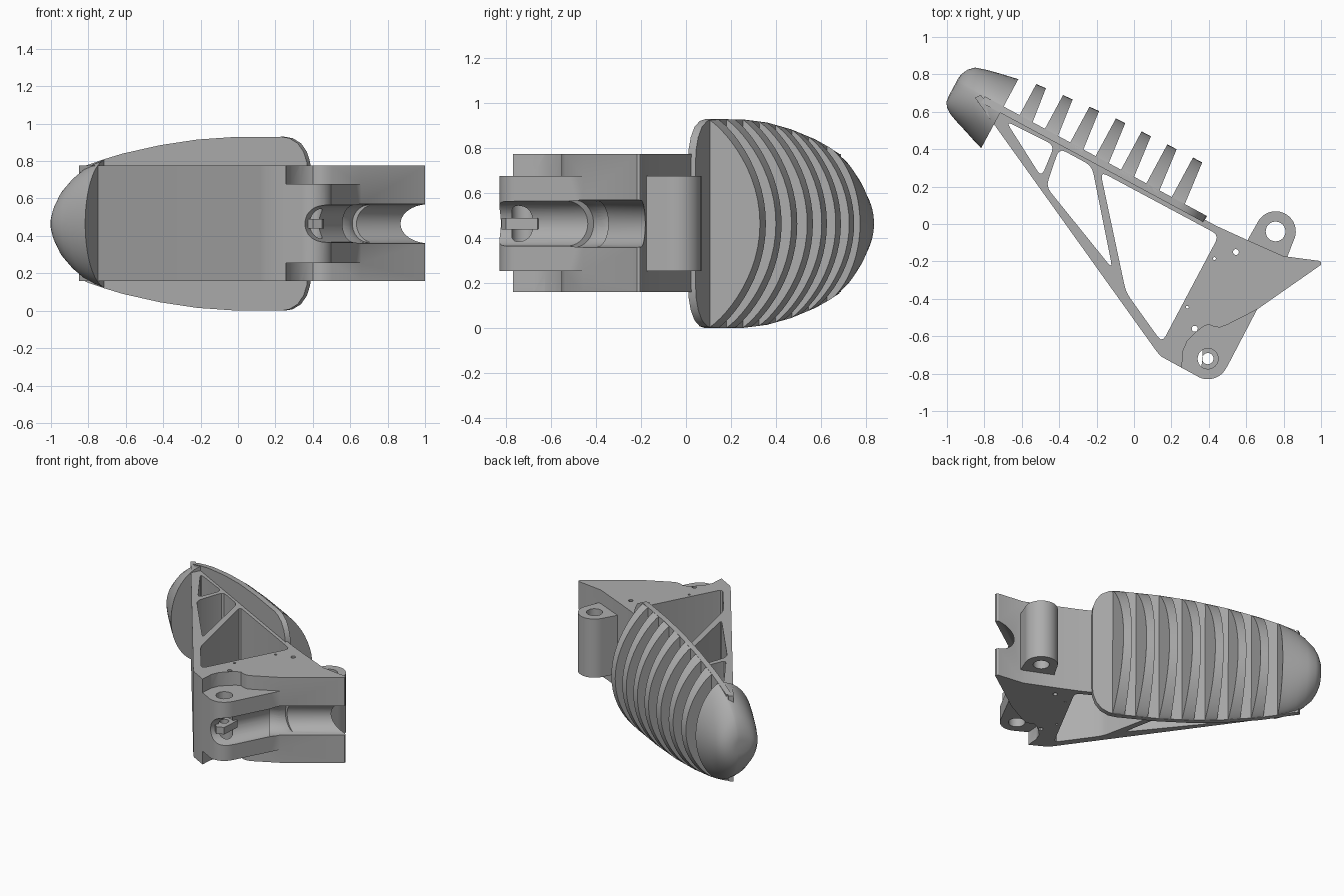
import bpy, bmesh, math
from mathutils import Vector

if "Cube" in bpy.data.objects:
    bpy.data.objects.remove(bpy.data.objects["Cube"])

ZC = 0.465                                   # mid height of everything
grey = bpy.data.materials.new("plain grey")
grey.diffuse_color = (0.42, 0.42, 0.42, 1)
grey.use_nodes = True
grey.node_tree.nodes["Principled BSDF"].inputs["Base Color"].default_value = grey.diffuse_color


def finish(obj, angle=30):
    obj.data.materials.clear()
    obj.data.materials.append(grey)
    bpy.ops.object.select_all(action='DESELECT')
    obj.select_set(True)
    bpy.context.view_layer.objects.active = obj
    bpy.ops.object.shade_smooth_by_angle(angle=math.radians(angle))


def mesh_object(name, bm):
    bmesh.ops.remove_doubles(bm, verts=bm.verts, dist=1e-5)
    bmesh.ops.recalc_face_normals(bm, faces=bm.faces)
    me = bpy.data.meshes.new(name)
    bm.to_mesh(me)
    bm.free()
    obj = bpy.data.objects.new(name, me)
    bpy.context.collection.objects.link(obj)
    return obj


def prism(name, loops, z0, z1):
    """Extruded outline; loops after the first are holes."""
    cu = bpy.data.curves.new(name, 'CURVE')
    cu.dimensions, cu.fill_mode, cu.extrude = '2D', 'BOTH', (z1 - z0) / 2
    for pts in loops:
        sp = cu.splines.new('POLY')
        sp.points.add(len(pts) - 1)
        for p, (x, y) in zip(sp.points, pts):
            p.co = (x, y, 0, 1)
        sp.use_cyclic_u = True
    tmp = bpy.data.objects.new(name + "_curve", cu)
    bpy.context.collection.objects.link(tmp)
    bpy.context.view_layer.update()
    me = bpy.data.meshes.new_from_object(tmp.evaluated_get(bpy.context.evaluated_depsgraph_get()))
    bpy.data.objects.remove(tmp)
    bm = bmesh.new()
    bm.from_mesh(me)
    bmesh.ops.translate(bm, verts=bm.verts, vec=(0, 0, (z0 + z1) / 2))
    return mesh_object(name, bm)


def arc(cx, cy, r, a0=0, a1=360, n=24):
    full = a1 - a0 == 360
    return [(cx + r * math.cos(math.radians(a0 + (a1 - a0) * i / n)),
             cy + r * math.sin(math.radians(a0 + (a1 - a0) * i / n))) for i in range(n if full else n + 1)]


def rounded(pts, r=0.02):
    """Soften the corners of a polygon."""
    out = []
    for i, p in enumerate(pts):
        p, a, b = Vector(p), Vector(pts[i - 1]), Vector(pts[(i + 1) % len(pts)])
        s = p + (a - p).normalized() * min(r, (a - p).length * 0.45)
        e = p + (b - p).normalized() * min(r, (b - p).length * 0.45)
        out += [tuple(s * (1 - t)**2 + p * 2 * t * (1 - t) + e * t * t) for t in (0, 0.33, 0.67, 1)]
    return out


def rod(name, a, b, r):
    a, b = Vector((*a, ZC)), Vector((*b, ZC))
    bm = bmesh.new()
    bmesh.ops.create_cone(bm, segments=40, radius1=r, radius2=r, depth=(b - a).length, cap_ends=True)
    obj = mesh_object(name, bm)
    obj.matrix_world = (b - a).to_track_quat('Z', 'Y').to_matrix().to_4x4()
    obj.location = (a + b) / 2
    return obj


# Bracket: triangulated frame, solid block and lower lug in one outline
outline = [(-0.85, 0.675), (-0.82, 0.69), (-0.79, 0.653), (0.44, -0.01), (0.604, -0.085),
           (0.8, -0.172), (0.99, -0.197), (1, -0.205), (1, -0.218), (0.658, -0.457), (0.497, -0.765)]
outline += arc(0.395, -0.72, 0.11, -24, -124, 14) + [(0.144, -0.708), (0.12, -0.68)]
windows = [[(-0.685, 0.55), (-0.425, 0.42), (-0.495, 0.25)],
           [(-0.40, 0.405), (-0.225, 0.31), (-0.115, -0.24), (-0.47, 0.2)],
           [(-0.18, 0.28), (0.455, -0.06), (0.15, -0.635), (-0.043, -0.365)]]
windows = [rounded(w, 0.04) for w in windows]
pins = [arc(x, y, r, n=12) for x, y, r in
        ((0.545, -0.15, 0.016), (0.325, -0.56, 0.016), (0.43, -0.185, 0.008), (0.285, -0.445, 0.008))]
bracket = prism("bracket", [outline] + windows + pins + [arc(0.395, -0.72, 0.055)], 0.16, 0.775)

# Cut lug recesses top and bottom, and the cable channel along the front faces
recess = [(0.658, -0.457), (0.5, -0.538), (0.46, -0.553), (0.43, -0.55), (0.4, -0.537), (0.37, -0.548),
          (0.33, -0.58), (0.285, -0.625), (0.262, -0.68), (0.255, -0.78), (0.3, -0.95), (0.7, -0.95), (0.72, -0.5)]
cutters = [prism("upper_recess_cutter", [recess], 0.677, 0.9),
           prism("lower_recess_cutter", [recess], 0.05, 0.255),
           rod("lug_channel_cutter", (0.40, -0.96), (0.70, -0.38), 0.1),
           rod("arm_channel_cutter", (0.60, -0.497), (1.15, -0.113), 0.105)]
bpy.context.view_layer.objects.active = bracket
for c in cutters:
    m = bracket.modifiers.new("cut", 'BOOLEAN')
    m.operation, m.solver, m.object = 'DIFFERENCE', 'EXACT', c
    bpy.ops.object.modifier_apply(modifier=m.name)
for c in cutters:
    bpy.data.objects.remove(c)
finish(bracket)

# Small tongue inside the lug channel
finish(prism("channel_tongue", [[(0.37, -0.64), (0.36, -0.78), (0.40, -0.82), (0.45, -0.8), (0.46, -0.66)],
                                arc(0.395, -0.72, 0.03)], 0.44, 0.49))

# Upper pivot boss
boss = [(0.588, -0.12), (0.612, -0.15), (0.785, -0.235), (0.80, -0.225)]
boss += arc(0.757, -0.04, 0.108, -25, 155, 24)
finish(prism("pivot_boss", [boss, arc(0.757, -0.04, 0.053)], 0.255, 0.677))

# Pad frame: u runs along the pad, v out of it
ORIGIN, U, V = Vector((-0.80, 0.68, ZC)), Vector((0.8805, -0.474, 0)), Vector((0.474, 0.8805, 0))
WIDTH = [(0, 0.31), (0.115, 0.345), (0.227, 0.375), (0.455, 0.42), (0.68, 0.45), (0.91, 0.464),
         (1.19, 0.465), (1.24, 0.457), (1.29, 0.43), (1.325, 0.385), (1.345, 0.33), (1.35, 0.28)]
HEIGHT = [(0.115, 0.169), (0.2, 0.19), (0.36, 0.207), (0.675, 0.232), (1.135, 0.243), (1.3, 0.243)]


def lookup(table, u):
    for (a, p), (b, q) in zip(table, table[1:]):
        if u <= b:
            return p + (q - p) * (u - a) / (b - a)
    return table[-1][1]


def place(u, v, z):
    return ORIGIN + U * u + V * v + Vector((0, 0, z))


def loft(name, rings, angle=30):
    bm = bmesh.new()
    vs = [[bm.verts.new(place(*p)) for p in ring] for ring in rings]
    n = len(vs[0])
    for a, b in zip(vs, vs[1:]):
        for i in range(n):
            bm.faces.new((a[i], a[(i + 1) % n], b[(i + 1) % n], b[i]))
    bm.faces.new(vs[0])
    bm.faces.new(vs[-1])
    finish(mesh_object(name, bm), angle)


# Pad base plate
side = [(u, w) for u, w in WIDTH]
edge = side + [(u, -w) for u, w in reversed(side)]
loft("pad_plate", [[(u, -0.035, z) for u, z in edge], [(u, 0.003, z) for u, z in edge]])

# Seven tapered domed ribs
N = 28
for k in range(7):
    u0 = 0.212 + 0.154 * k
    rings = []
    for right in (0, 1):
        w, h = lookup(WIDTH, u0 + 0.08 * right), lookup(HEIGHT, u0 + 0.05 * right)
        ring = []
        for i in range(N + 1):
            t = math.sin(math.pi * (i / N - 0.5))
            v = h * max(0, 1 - t * t) ** 0.85
            ring.append((u0 + right * (0.08 - 0.024 * v / h), v, w * t))
        for t in (1, -1):
            ring.append((u0 + right * 0.08, -0.02, w * t))
        rings.append(ring)
    loft("pad_rib_%d" % (k + 1), rings)

# Rounded nose: u, half width, top, bottom
sections = [(-0.170, 0.05, 0.02, -0.09), (-0.165, 0.09, 0.05, -0.122), (-0.148, 0.14, 0.085, -0.145),
            (-0.118, 0.195, 0.114, -0.167), (-0.06, 0.255, 0.132, -0.19), (0, 0.298, 0.146, -0.21),
            (0.06, 0.325, 0.158, -0.232), (0.115, 0.345, 0.169, -0.25)]
rings = []
for u, w, top, bottom in sections:
    ring = []
    for i in range(2 * N):
        a = 2 * math.pi * i / (2 * N)
        s = math.sin(a)
        v = top * abs(s) ** 1.4 if s > 0 else bottom * abs(s)
        ring.append((u, v, w * math.cos(a)))
    rings.append(ring)
loft("pad_nose", rings, 40)
